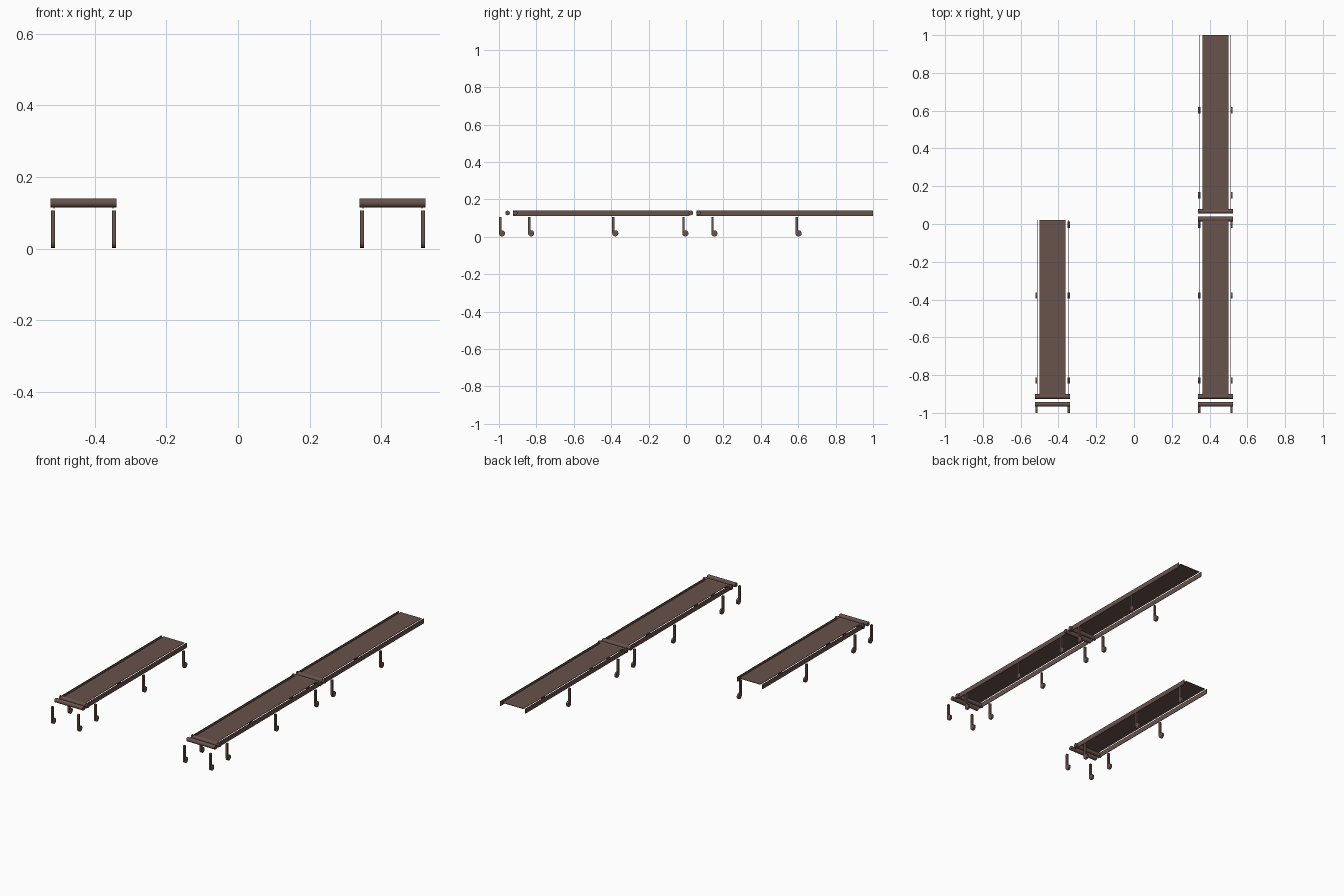
import bpy, bmesh, math
from mathutils import Matrix

if "Cube" in bpy.data.objects:
    bpy.data.objects.remove(bpy.data.objects["Cube"])

brown = bpy.data.materials.new("dark_brown")
brown.diffuse_color = (0.14, 0.085, 0.07, 1)
brown.use_nodes = True
brown.node_tree.nodes["Principled BSDF"].inputs["Base Color"].default_value = brown.diffuse_color


def finish(name, bm):
    bmesh.ops.recalc_face_normals(bm, faces=bm.faces)
    me = bpy.data.meshes.new(name)
    bm.to_mesh(me)
    bm.free()
    ob = bpy.data.objects.new(name, me)
    bpy.context.collection.objects.link(ob)
    me.materials.append(brown)
    return ob


def box(name, x0, x1, y0, y1, z0, z1):
    bm = bmesh.new()
    m = Matrix.Translation(((x0 + x1) / 2, (y0 + y1) / 2, (z0 + z1) / 2)) @ \
        Matrix.Diagonal((x1 - x0, y1 - y0, z1 - z0, 1))
    bmesh.ops.create_cube(bm, size=1, matrix=m)
    return finish(name, bm)


def roller(name, x, y, z, r, length):
    bm = bmesh.new()
    m = Matrix.Translation((x, y, z)) @ Matrix.Rotation(math.pi / 2, 4, 'Y')
    bmesh.ops.create_cone(bm, cap_ends=True, segments=16, radius1=r, radius2=r,
                          depth=length, matrix=m)
    ob = finish(name, bm)
    for p in ob.data.polygons:
        p.use_smooth = len(p.vertices) == 4
    return ob


def leg(name, x, y):
    # flat upright flowing into a round foot, extruded along x
    r, zc, top, w = 0.0165, 0.0185, 0.106, 0.011
    prof = [(y - r, top), (y - r, zc)]
    for i in range(1, 13):
        a = math.pi + i * math.radians(285) / 12
        prof.append((y + r * math.cos(a), zc + r * math.sin(a)))
    prof += [(y - 0.004, zc + r + 0.001), (y - 0.004, top)]
    bm = bmesh.new()
    f = bm.faces.new([bm.verts.new((x - w / 2, py, pz)) for py, pz in prof])
    ext = bmesh.ops.extrude_face_region(bm, geom=[f])
    bmesh.ops.translate(bm, vec=(w, 0, 0),
                        verts=[v for v in ext["geom"] if isinstance(v, bmesh.types.BMVert)])
    return finish(name, bm)


LEG_X = 0.0855


def unit(tag, x, dy):
    # deck panel between two thin side rails
    box(f"{tag}_deck", x - 0.069, x + 0.069, dy - 0.92, dy + 0.02, 0.1345, 0.1375)
    for side, s in (("left", -1), ("right", 1)):
        xr = x + s * 0.082
        box(f"{tag}_{side}_rail", xr - 0.0015, xr + 0.0015, dy - 0.925, dy + 0.02, 0.112, 0.14)
        # legs
        for i, y in enumerate((-0.9835, -0.828, -0.378)):
            leg(f"{tag}_{side}_leg_{i + 1}", x + s * LEG_X, y + dy)
    # pair of end rollers
    for i, y in enumerate((-0.954, -0.913)):
        roller(f"{tag}_roller_{i + 1}", x, y + dy, 0.1275, 0.0125, 0.184)


unit("left_track", -0.431, 0)
unit("right_front_track", 0.431, 0)
unit("right_rear_track", 0.431, 0.98)
# single end leg on the short track
leg("left_track_end_leg", -0.431 + LEG_X, -0.0035)
